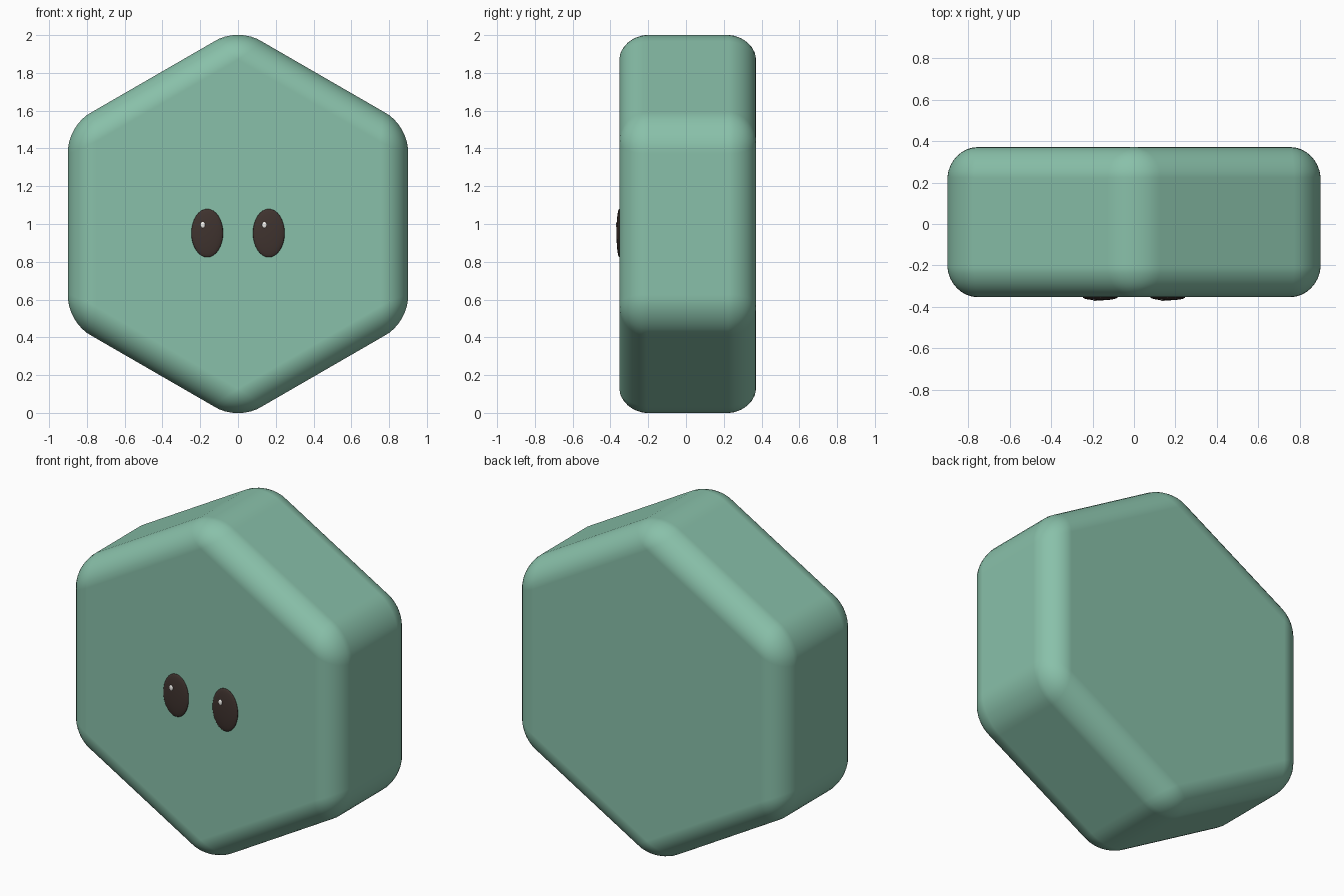
import bpy, math

if "Cube" in bpy.data.objects:
    bpy.data.objects.remove(bpy.data.objects["Cube"])


def material(name, color):
    m = bpy.data.materials.new(name)
    m.diffuse_color = (*color, 1)
    m.use_nodes = True
    m.node_tree.nodes["Principled BSDF"].inputs["Base Color"].default_value = m.diffuse_color
    return m


green = material("soft_green", (0.25, 0.53, 0.40))
dark = material("dark_brown", (0.05, 0.033, 0.028))
white = material("highlight_white", (0.9, 0.88, 0.85))

FRONT, BACK = -0.353, 0.371


def ellipsoid(name, loc, radii, mat, segs, rings):
    bpy.ops.mesh.primitive_uv_sphere_add(segments=segs, ring_count=rings, radius=1, location=loc)
    ob = bpy.context.object
    ob.name = name
    ob.scale = radii
    bpy.ops.object.transform_apply(location=False, rotation=False, scale=True)
    bpy.ops.object.shade_smooth()
    ob.data.materials.append(mat)
    return ob


# Body: hexagonal prism standing on a point, all edges rounded
R, depth = 0.9 / math.cos(math.pi / 6), BACK - FRONT
ring = [(R * math.sin(i * math.pi / 3), R * math.cos(i * math.pi / 3)) for i in range(6)]
verts = [(x, y, z) for y in (-depth / 2, depth / 2) for x, z in ring]
faces = [tuple(range(6)), tuple(range(11, 5, -1))]
faces += [(i, i + 6, (i + 1) % 6 + 6, (i + 1) % 6) for i in range(6)]
mesh = bpy.data.meshes.new("body")
mesh.from_pydata(verts, [], faces)
mesh.materials.append(green)
body = bpy.data.objects.new("body", mesh)
bpy.context.collection.objects.link(body)
body.location = (0, (FRONT + BACK) / 2, 1)
bevel = body.modifiers.new("rounded_edges", "BEVEL")
bevel.width = 0.146
bevel.segments = 8
bevel.limit_method = 'NONE'
bevel.harden_normals = True
mesh.shade_smooth()

# Eyes with a small highlight each
for side, x in (("left", -0.163), ("right", 0.163)):
    ellipsoid(side + "_eye", (x, FRONT, 0.952), (0.084, 0.015, 0.128), dark, 32, 16)
    ellipsoid(side + "_eye_highlight", (x - 0.023, FRONT - 0.012, 0.995),
              (0.013, 0.006, 0.017), white, 16, 10)
